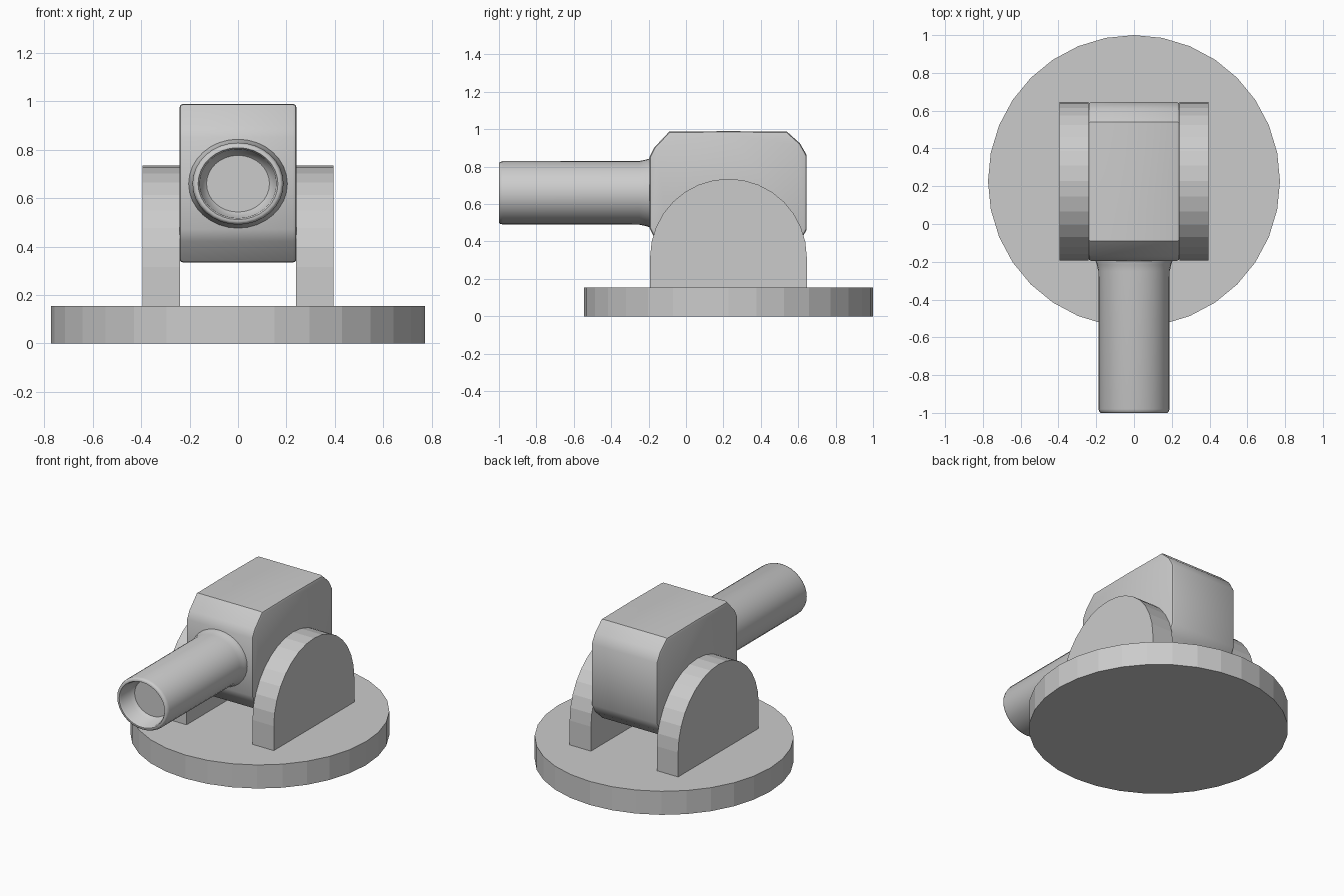
import bpy, bmesh
from math import sin, cos, pi, radians

if "Cube" in bpy.data.objects:
    bpy.data.objects.remove(bpy.data.objects["Cube"])

CY = 0.227  # pivot centre along y


def make_object(name, bm, smooth=None):
    bmesh.ops.recalc_face_normals(bm, faces=bm.faces)
    mesh = bpy.data.meshes.new(name)
    bm.to_mesh(mesh)
    bm.free()
    ob = bpy.data.objects.new(name, mesh)
    bpy.context.collection.objects.link(ob)
    if smooth:
        bpy.ops.object.select_all(action='DESELECT')
        ob.select_set(True)
        bpy.context.view_layer.objects.active = ob
        bpy.ops.object.shade_smooth_by_angle(angle=radians(smooth))
    return ob


def extrude_yz(profile, x0, x1):
    """Solid from a y-z outline pulled along x."""
    bm = bmesh.new()
    face = bm.faces.new([bm.verts.new((x0, y, z)) for y, z in profile])
    ext = bmesh.ops.extrude_face_region(bm, geom=[face])
    verts = [g for g in ext['geom'] if isinstance(g, bmesh.types.BMVert)]
    bmesh.ops.translate(bm, vec=(x1 - x0, 0, 0), verts=verts)
    return bm


# Round base plate
bpy.ops.mesh.primitive_cylinder_add(vertices=32, radius=0.773, depth=0.155,
                                    location=(0, CY, 0.0775))
bpy.context.object.name = "base_plate"

# Arched side brackets
R, N = 0.419, 16
arch = [(CY + R * cos(pi * i / N), 0.316 + R * sin(pi * i / N)) for i in range(N + 1)]
arch = [(CY + R, 0.15)] + arch + [(CY - R, 0.15)]
for side, name in ((-1, "left_bracket"), (1, "right_bracket")):
    make_object(name, extrude_yz(arch, side * 0.24, side * 0.395))

# Chamfered housing, mirrored top to bottom about its mid height
MID = 0.662
top = [(-0.195, 0.19), (-0.17, 0.24), (-0.09, 0.325), (0.227, 0.328),
       (0.54, 0.325), (0.61, 0.262), (0.645, 0.20)]
outline = [(y, MID + h) for y, h in top] + [(y, MID - h) for y, h in reversed(top)]
bm = extrude_yz(outline, -0.242, 0.242)
rim = [e for e in bm.edges if abs(e.verts[0].co.x - e.verts[1].co.x) < 1e-5]
bmesh.ops.bevel(bm, geom=rim, offset=0.016, segments=2, profile=0.5, affect='EDGES')
make_object("housing", bm, 35)

# Hollow barrel: slightly oval rings (y, half width), lofted along y
rings = [(-0.15, 0.205), (-0.195, 0.204), (-0.215, 0.197), (-0.25, 0.189),
         (-0.98, 0.188), (-0.995, 0.183), (-1.0, 0.176), (-1.0, 0.165),
         (-0.99, 0.158), (-0.91, 0.150), (-0.89, 0.130)]
bm = bmesh.new()
SEG = 32
loops = [[bm.verts.new((r * cos(2 * pi * i / SEG), y, 0.66 + 0.9 * r * sin(2 * pi * i / SEG)))
          for i in range(SEG)] for y, r in rings]
for a, b in zip(loops, loops[1:]):
    for i in range(SEG):
        j = (i + 1) % SEG
        bm.faces.new((a[i], a[j], b[j], b[i]))
bm.faces.new(loops[0])
bm.faces.new(loops[-1])
make_object("barrel", bm, 40)
